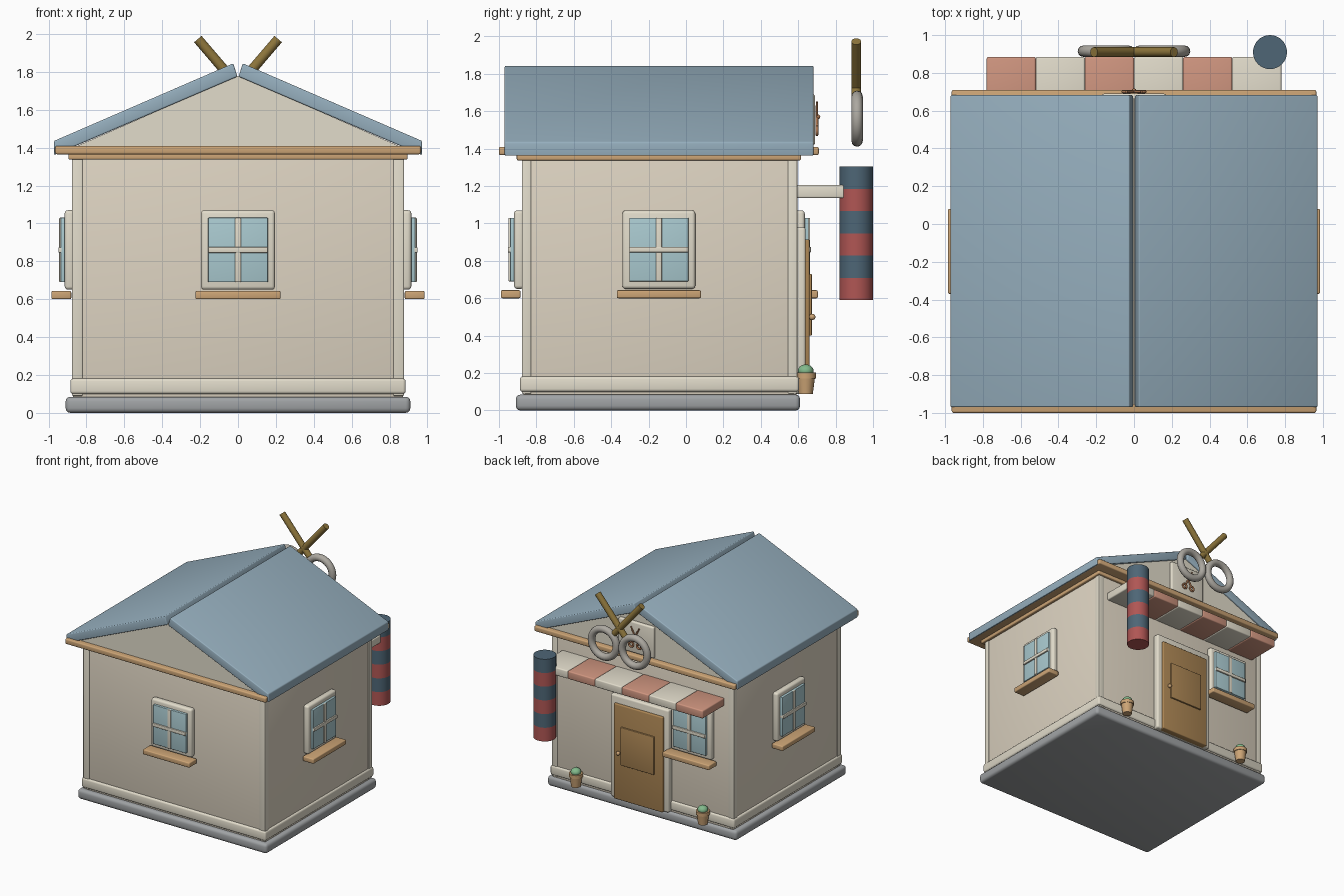
import bpy, bmesh, math
from mathutils import Matrix, Vector

if "Cube" in bpy.data.objects:
    bpy.data.objects.remove(bpy.data.objects["Cube"])

def mat(name, r, g, b):
    m = bpy.data.materials.new(name)
    lin = [(c / 255 / 12.92) if c < 11 else ((c / 255 + 0.055) / 1.055) ** 2.4 for c in (r, g, b)]
    m.diffuse_color = (*lin, 1)
    m.use_nodes = True
    m.node_tree.nodes["Principled BSDF"].inputs["Base Color"].default_value = m.diffuse_color
    return m

WALL = mat("wall_plaster", 222, 212, 194)
CREAM = mat("cream_trim", 226, 220, 203)
STONE = mat("stone", 160, 163, 165)
WOOD = mat("light_wood", 205, 165, 118)
DOOR = mat("door_wood", 172, 134, 84)
ROOF = mat("roof_blue", 150, 175, 190)
GLASS = mat("glass", 170, 202, 208)
PINK = mat("awning_pink", 208, 150, 128)
NAVY = mat("pole_blue", 78, 102, 118)
RED = mat("pole_red", 176, 86, 84)
GOLD = mat("brass", 142, 118, 60)
STEEL = mat("handle_grey", 172, 168, 160)
GREEN = mat("plant_green", 130, 186, 140)
COPPER = mat("copper", 170, 118, 82)

def finish(ob, name, m):
    ob.name = ob.data.name = name
    ob.data.materials.append(m)
    bpy.ops.object.select_all(action='DESELECT')
    ob.select_set(True)
    bpy.context.view_layer.objects.active = ob
    bpy.ops.object.shade_smooth_by_angle(angle=math.radians(35))
    return ob

def from_bm(bm, name, m, bevel=0.0, M=Matrix()):
    if bevel:
        bmesh.ops.bevel(bm, geom=bm.edges[:], offset=bevel, segments=3,
                        profile=0.5, affect='EDGES', clamp_overlap=True)
    bmesh.ops.transform(bm, matrix=M, verts=bm.verts)
    bmesh.ops.recalc_face_normals(bm, faces=bm.faces)
    me = bpy.data.meshes.new(name)
    bm.to_mesh(me)
    bm.free()
    ob = bpy.data.objects.new(name, me)
    bpy.context.collection.objects.link(ob)
    return finish(ob, name, m)

def box(name, x, y, z, m, bevel=0.008, M=Matrix()):
    bm = bmesh.new()
    bmesh.ops.create_cube(bm, size=1)
    for v in bm.verts:
        v.co = Vector([(a[0] + a[1]) / 2 + c * (a[1] - a[0]) for a, c in zip((x, y, z), v.co)])
    return from_bm(bm, name, m, bevel, M)

def prism(name, pts, y0, y1, m, bevel=0.0):
    bm = bmesh.new()
    f = bm.faces.new([bm.verts.new((x, y0, z)) for x, z in pts])
    ext = bmesh.ops.extrude_face_region(bm, geom=[f])["geom"]
    bmesh.ops.translate(bm, vec=(0, y1 - y0, 0), verts=[v for v in ext if isinstance(v, bmesh.types.BMVert)])
    return from_bm(bm, name, m, bevel)

def cyl(name, a, b, r1, r2, m, n=32):
    a, b = Vector(a), Vector(b)
    bm = bmesh.new()
    bmesh.ops.create_cone(bm, cap_ends=True, segments=n, radius1=r1, radius2=r2, depth=(b - a).length)
    M = Matrix.Translation((a + b) / 2) @ (b - a).to_track_quat('Z', 'Y').to_matrix().to_4x4()
    return from_bm(bm, name, m, 0, M)

def ball(name, loc, scale, m):
    bm = bmesh.new()
    bmesh.ops.create_uvsphere(bm, u_segments=20, v_segments=12, radius=1)
    return from_bm(bm, name, m, 0, Matrix.Translation(loc) @ Matrix.Diagonal((*scale, 1)))

def ring(name, loc, R, r, m):
    bpy.ops.mesh.primitive_torus_add(location=loc, rotation=(math.pi / 2, 0, 0), major_radius=R,
                                     minor_radius=r, major_segments=32, minor_segments=12)
    return finish(bpy.context.object, name, m)

# Base, walls, skirting and corner posts
box("base_slab", (-.91, .91), (-.91, .61), (0, .085), STONE, .025)
box("walls", (-.87, .87), (-.87, .59), (.08, 1.35), WALL, .004)
box("skirting", (-.885, .885), (-.888, .604), (.1, .182), CREAM, .015)
for sx in (-1, 1):
    for y in ((-.878, -.828), (.545, .595)):
        box("corner_post", sorted((sx * .82, sx * .876)), y, (.09, 1.345), CREAM, .006)

# Cornice, gable infill and roof panels
box("lower_cornice", (-.895, .895), (-.905, .615), (1.337, 1.37), WOOD, .008)
box("cornice", (-.965, .965), (-1, .71), (1.365, 1.41), WOOD, .01)
prism("gable", [(-.87, 1.4), (.87, 1.4), (0, 1.78)], -.955, .665, CREAM)
for s, side in ((-1, "left"), (1, "right")):
    pts = [(.025, 1.845), (.972, 1.435), (.972, 1.36), (.003, 1.775)]
    prism(side + "_roof_panel", [(s * x, z) for x, z in pts], -.97, .682, ROOF, .008)

# Windows: local -y points out of the wall
def window(side, x, y, angle):
    M = Matrix.Translation((x, y, 0)) @ Matrix.Rotation(math.radians(angle), 4, 'Z')
    box(side + "_window_frame", (-.195, .195), (-.045, .01), (.65, 1.07), CREAM, .018, M)
    box(side + "_window_glass", (-.158, .158), (-.066, 0), (.69, 1.03), GLASS, .004, M)
    box(side + "_window_mullion", (-.016, .016), (-.074, 0), (.69, 1.03), CREAM, .005, M)
    box(side + "_window_crossbar", (-.158, .158), (-.078, 0), (.845, .875), CREAM, .005, M)
    box(side + "_window_sill", (-.225, .225), (-.115, -.01), (.6, .643), WOOD, .008, M)

window("front", 0, -.875, 0)
window("right", .87, -.145, 90)
window("left", -.87, -.145, -90)
window("back", -.49, .59, 180)

# Door
box("door_frame", (-.28, .28), (.58, .64), (.088, .98), CREAM, .015)
box("door", (-.235, .235), (.6, .66), (.088, .915), DOOR, .008)
box("door_panel", (-.16, .16), (.64, .673), (.4, .73), DOOR, .005)
ball("door_knob", (.18, .675, .5), (.017, .017, .017), WOOD)

# Striped awning
for i in range(6):
    x = -.78 + .26 * i
    box("awning_stripe", (x, x + .26), (.58, .885), (1.135, 1.205), CREAM if i % 2 else PINK, .01)

# Striped pole
for i in range(6):
    z = .59 + .119 * i
    cyl("pole_band", (.72, .91, z), (.72, .91, z + .119), .09, .09, NAVY if i % 2 else RED)

# Large scissors
for s in (-1, 1):
    ring("scissor_handle", (s * .148, .915, 1.56), .12, .03, STEEL)
    cyl("scissor_blade", (-s * .05, .91, 1.667), (s * .212, .91, 1.973), .026, .026, GOLD, 20)

# Gable plaque with small scissors
box("gable_plaque", (-.17, .17), (.65, .69), (1.42, 1.69), CREAM, .012)
for s in (-1, 1):
    ring("plaque_scissor_handle", (s * .038, .7, 1.495), .02, .008, COPPER)
    cyl("plaque_scissor_blade", (s * .028, .7, 1.515), (-s * .04, .7, 1.65), .008, .006, COPPER, 12)
ball("plaque_scissor_pivot", (0, .706, 1.57), (.012, .012, .012), COPPER)

# Potted plants
for s in (-1, 1):
    x, y = s * .61, .64
    cyl("plant_pot", (x, y, .088), (x, y, .18), .038, .05, WOOD, 20)
    cyl("pot_rim", (x, y, .172), (x, y, .202), .055, .055, WOOD, 20)
    ball("plant", (x, y, .212), (.042, .042, .034), GREEN)
